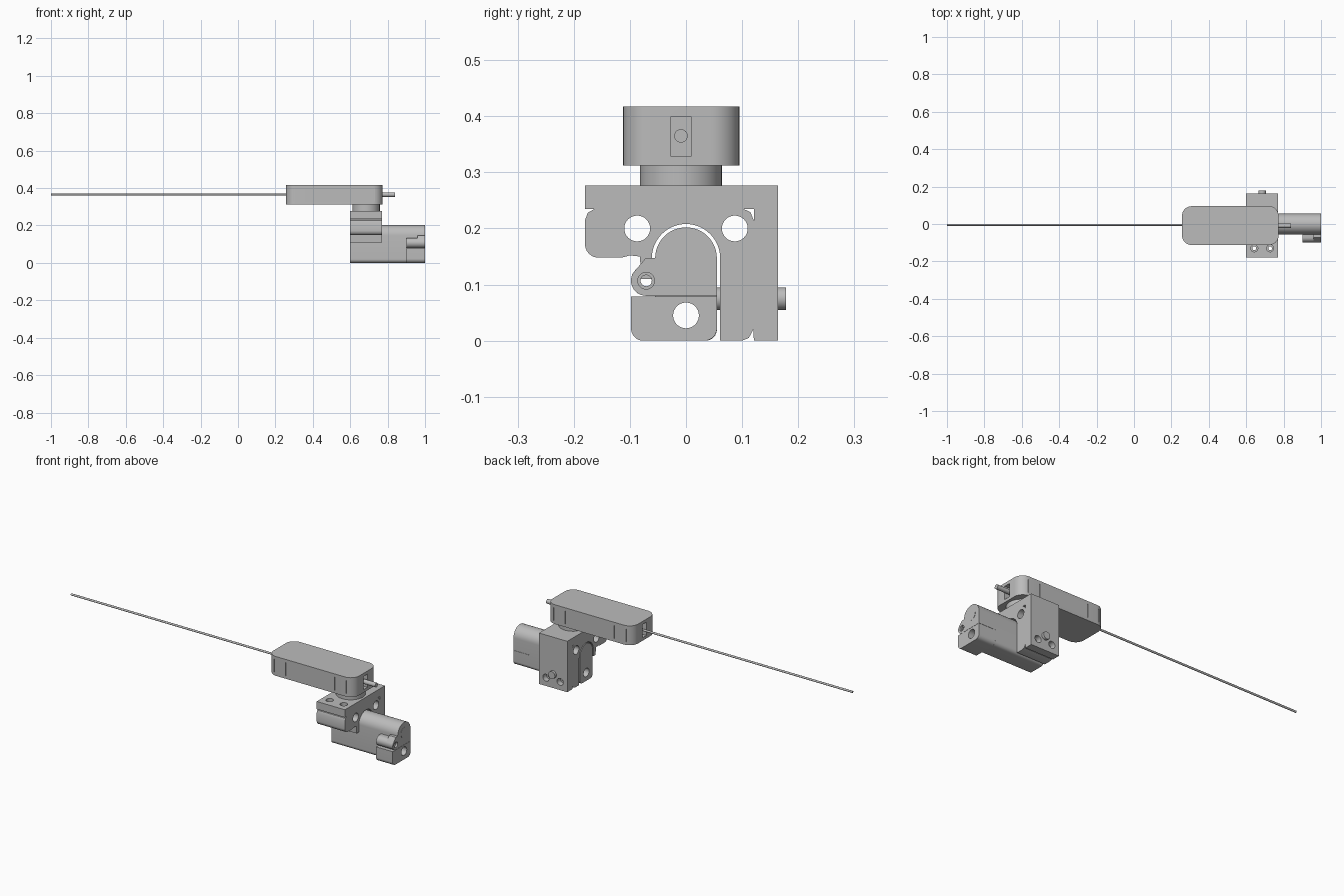
import bpy
import bmesh
from math import radians, sin, cos, pi
from mathutils import Vector, Matrix

cube = bpy.data.objects.get("Cube")
if cube:
    bpy.data.objects.remove(cube, do_unlink=True)

gray = bpy.data.materials.new("plain gray")
gray.use_nodes = True
gray.diffuse_color = (0.5, 0.5, 0.5, 1)
gray.node_tree.nodes["Principled BSDF"].inputs["Base Color"].default_value = (0.5, 0.5, 0.5, 1)


def finish(bm, name):
    bmesh.ops.recalc_face_normals(bm, faces=bm.faces)
    mesh = bpy.data.meshes.new(name)
    bm.to_mesh(mesh)
    bm.free()
    mesh.materials.append(gray)
    obj = bpy.data.objects.new(name, mesh)
    bpy.context.collection.objects.link(obj)
    return obj


def outline(corners, steps=8):
    """Turn (a, b) or (a, b, radius) corners into a rounded outline."""
    pts = []
    for i, c in enumerate(corners):
        p = Vector(c[:2])
        if len(c) == 2:
            pts.append(p)
            continue
        u = (Vector(corners[i - 1][:2]) - p).normalized()
        v = (Vector(corners[(i + 1) % len(corners)][:2]) - p).normalized()
        half = u.angle(v) / 2
        center = p + (u + v).normalized() * c[2] / sin(half)
        start = p + u * c[2] / (sin(half) / cos(half)) - center
        end = p + v * c[2] / (sin(half) / cos(half)) - center
        for k in range(steps + 1):
            d = start.lerp(end, k / steps)
            pts.append(center + d.normalized() * c[2])
    return pts


def arc(a, b, r, start, end, n=24):
    angles = [radians(start + (end - start) * k / n) for k in range(n + 1)]
    return [(a + r * cos(t), b + r * sin(t)) for t in angles]


def prism(name, corners, lo, hi, axis="X"):
    """Extrude a (y, z) outline along X or an (x, y) outline along Z."""
    bm = bmesh.new()
    place = (lambda p: (lo, p[0], p[1])) if axis == "X" else (lambda p: (p[0], p[1], lo))
    face = bm.faces.new([bm.verts.new(place(p)) for p in outline(corners)])
    moved = bmesh.ops.extrude_face_region(bm, geom=[face])["geom"]
    step = Vector((hi - lo, 0, 0)) if axis == "X" else Vector((0, 0, hi - lo))
    bmesh.ops.translate(bm, vec=step, verts=[g for g in moved if isinstance(g, bmesh.types.BMVert)])
    return finish(bm, name)


def rod(name, center, r, length, axis, sides=32):
    turn = {"X": Matrix.Rotation(pi / 2, 4, "Y"), "Y": Matrix.Rotation(pi / 2, 4, "X"),
            "Z": Matrix.Identity(4)}[axis]
    bm = bmesh.new()
    bmesh.ops.create_cone(bm, cap_ends=True, segments=sides, radius1=r, radius2=r, depth=length,
                          matrix=Matrix.Translation(center) @ turn)
    return finish(bm, name)


def box(name, x, y, z):
    return prism(name, [(y[0], z[0]), (y[1], z[0]), (y[1], z[1]), (y[0], z[1])], *x)


def cut(obj, cutters):
    bpy.context.view_layer.objects.active = obj
    for c in cutters:
        c.hide_render = True
        mod = obj.modifiers.new("cut", "BOOLEAN")
        mod.operation, mod.solver, mod.object = "DIFFERENCE", "EXACT", c
        bpy.ops.object.modifier_apply(modifier=mod.name)
        bpy.data.objects.remove(c, do_unlink=True)


MID = -0.009          # centre line of the housing
X0, X1 = 0.6, 0.77    # bracket ends
XM = (X0 + X1) / 2
BOLTS = (0.643, 0.728)

# Housing with end slots and thin side slits
left, right, near, far = 0.257, 0.773, -0.112, 0.095
housing = prism("housing", [(left, near, 0.05), (right, near, 0.05), (right, far, 0.05),
                            (left, far, 0.05)], 0.312, 0.417, "Z")
cutters = [box("slot_cut", (x - 0.045, x + 0.045), (MID - 0.018, MID + 0.018), (0.328, 0.4))
           for x in (left, right)]
for x in (0.295, 0.365, 0.66, 0.73):
    for y in (near, far):
        cutters.append(box("slit_cut", (x - 0.002, x + 0.002), (y - 0.008, y + 0.008), (0.328, 0.4)))
cut(housing, cutters)

# Needle, rear stub and swivel neck
rod("needle", (-0.35, MID + 0.004, 0.365), 0.0055, 1.3, "X", 16)
rod("rear_stub", (0.77, MID, 0.365), 0.012, 0.14, "X", 24)
rod("swivel_neck", (XM, MID, 0.294), 0.073, 0.038, "Z", 48)

# Bracket: top plate, arm on the front side, arch and rear leg
shape = [(-0.18, 0.277), (-0.18, 0.235), (-0.163, 0.235), (-0.175, 0.228), (-0.18, 0.215),
         (-0.18, 0.148, 0.024), (-0.115, 0.148), (-0.1, 0.152), (-0.082, 0.15), (-0.08, 0.11),
         (-0.061, 0.11)]
shape += arc(0, 0.147, 0.061, 180, 0)
shape += [(0.061, 0), (0.1, 0), (0.112, 0.005), (0.12, 0.02), (0.121, 0), (0.164, 0), (0.164, 0.277)]
bracket = prism("bracket", shape, X0, X1)
cutters = [rod("rail_hole_cut", (XM, y, 0.2), 0.023, 0.3, "X") for y in (-0.087, 0.087)]
cutters.append(prism("corner_gap_cut", [(0.121, 0.214), (0.121, 0.235), (0.102, 0.235),
                                        (0.115, 0.229)], X0 - 0.1, X1 + 0.1))
for x in BOLTS:
    cutters.append(rod("top_bore_cut", (x, -0.13, 0.277), 0.019, 0.06, "Z"))
    cutters.append(rod("top_hole_cut", (x, -0.13, 0.2), 0.01, 0.2, "Z"))
    cutters.append(rod("rear_bore_cut", (x, 0.164, 0.045), 0.019, 0.06, "Y"))
    cutters.append(rod("rear_hole_cut", (x, 0.11, 0.045), 0.01, 0.14, "Y"))
cut(bracket, cutters)

# Clamp screw passing through the rear leg
rod("clamp_screw", (XM, 0.116, 0.075), 0.02, 0.124, "Y")

# Domed body held under the arch
dome = arc(0, 0.147, 0.055, 180, 0)
body = prism("body", dome + [(0.055, 0, 0.02), (-0.055, 0, 0.02)], X0, 0.9)
end_dome = prism("end_dome", dome + [(0.055, 0.08), (-0.055, 0.08)], 0.9, 1.0)
rod("end_disc", (0.998, 0, 0.147), 0.028, 0.006, "X")

# End block with hinge ear
end_block = prism("end_block", [(-0.098, 0, 0.022), (0.055, 0, 0.022), (0.055, 0.079),
                                (-0.098, 0.079)], 0.9, 1.0)
ear = [(-0.055, 0.147), (-0.072, 0.147)] + arc(-0.071, 0.107, 0.027, 150, 270, 12) + [(-0.055, 0.08)]
hinge_ear = prism("hinge_ear", ear, 0.96, 1.0)
knuckle = prism("hinge_knuckle", arc(-0.071, 0.107, 0.027, 90, 270, 16)
                + [(-0.055, 0.08), (-0.055, 0.134)], 0.9, 0.96)
for part in (body, end_block):
    cut(part, [rod("main_bore_cut", (0.8, 0, 0.045), 0.023, 0.6, "X")])
for part in (hinge_ear, knuckle):
    cut(part, [rod("pin_hole_cut", (0.95, -0.071, 0.107), 0.01, 0.3, "X", 20)])
cut(hinge_ear, [rod("pin_bore_cut", (1.0, -0.071, 0.107), 0.015, 0.02, "X", 20)])

# Smooth curved surfaces while keeping edges crisp
for obj in bpy.context.collection.objects:
    obj.select_set(obj.type == "MESH")
bpy.ops.object.shade_smooth_by_angle(angle=radians(25))
